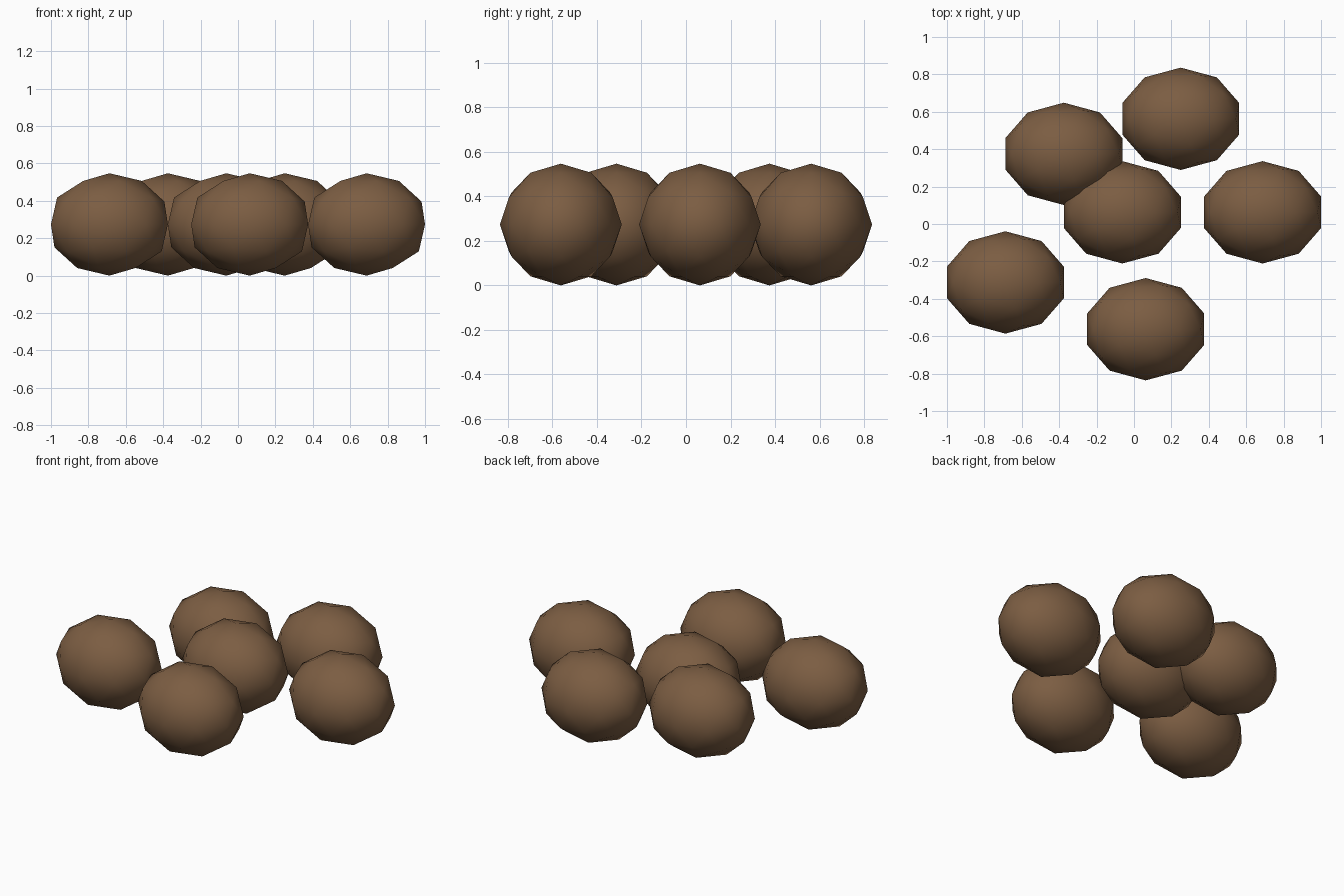
import bpy

if "Cube" in bpy.data.objects:
    bpy.data.objects.remove(bpy.data.objects["Cube"])

mat = bpy.data.materials.new("brown")
mat.diffuse_color = (0.20, 0.11, 0.055, 1)
mat.use_nodes = True
mat.node_tree.nodes["Principled BSDF"].inputs["Base Color"].default_value = mat.diffuse_color

U = 0.0625                      # layout unit
RX, R = 0.3286, 0.2736          # long and short radii

# Scattered pebbles: centres in layout units
centres = [(-11, -5), (-6, 6), (-1, 1), (4, 9), (1, -9), (11, 1)]

for i, (x, y) in enumerate(centres, 1):
    bpy.ops.mesh.primitive_ico_sphere_add(subdivisions=2, radius=1,
                                          location=(x * U, y * U, R))
    ob = bpy.context.object
    ob.name = f"pebble_{i}"
    ob.scale = (RX, R, R)
    ob.data.materials.append(mat)
    bpy.ops.object.shade_smooth()
